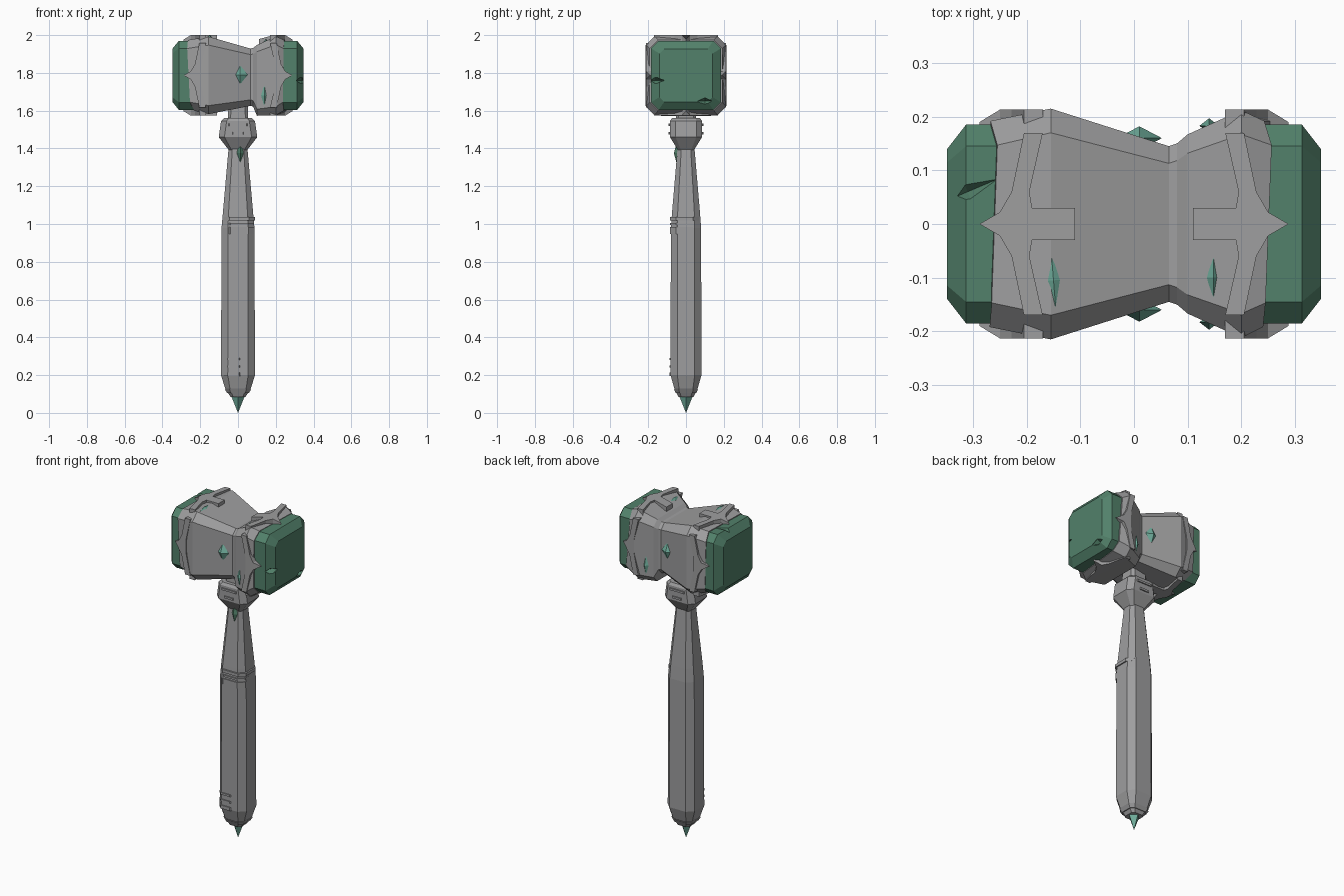
import bpy, bmesh, math, random
from mathutils import Matrix, Vector

if "Cube" in bpy.data.objects:
    bpy.data.objects.remove(bpy.data.objects["Cube"])

random.seed(4)
ZC = 1.787  # height of the head's axis


def material(name, rgb):
    m = bpy.data.materials.new(name)
    m.diffuse_color = (*rgb, 1)
    m.use_nodes = True
    m.node_tree.nodes["Principled BSDF"].inputs["Base Color"].default_value = m.diffuse_color
    return m


STONE = material("grey stone", (0.34, 0.34, 0.345))
GREEN = material("dark green crystal", (0.085, 0.22, 0.145))
TEAL = material("pale teal crystal", (0.16, 0.42, 0.33))


def finish(name, bm, mat):
    bmesh.ops.recalc_face_normals(bm, faces=bm.faces)
    me = bpy.data.meshes.new(name)
    bm.to_mesh(me)
    bm.free()
    me.materials.append(mat)
    ob = bpy.data.objects.new(name, me)
    bpy.context.collection.objects.link(ob)
    return ob


def octagon(a, b, c):
    return [(a, -b + c), (a, b - c), (a - c, b), (-a + c, b),
            (-a, b - c), (-a, -b + c), (-a + c, -b), (a - c, -b)]


def loft(name, rings, mat, axis="z", centre=(0, 0), ragged=0):
    """Skin chamfered rectangles given as (position, half u, half v, chamfer)."""
    bm = bmesh.new()
    loops = []
    for i, (p, a, b, c, *off) in enumerate(rings):
        end = i in (0, len(rings) - 1)
        dv = off[0] if off else 0
        loop = []
        for u, v in octagon(a, b, c):
            q = p + (random.uniform(-ragged, ragged) if end else 0)
            u, v = u + centre[0], v + centre[1] + dv
            loop.append(bm.verts.new((q, u, v) if axis == "x" else (u, v, q)))
        loops.append(loop)
    for l0, l1 in zip(loops, loops[1:]):
        for i in range(8):
            j = (i + 1) % 8
            bm.faces.new((l0[i], l0[j], l1[j], l1[i]))
    bm.faces.new(loops[0])
    bm.faces.new(loops[-1])
    return finish(name, bm, mat)


def gem(name, loc, size, mat, tilt=0):
    """Eight-sided pointed crystal."""
    bm = bmesh.new()
    s = [Vector((size[0], 0, 0)), Vector((0, size[1], 0)), Vector((0, 0, size[2]))]
    rot = Matrix.Rotation(tilt, 3, "Z")
    for v in s:
        for k in (1, -1):
            bm.verts.new(Vector(loc) + rot @ (v * k))
    bmesh.ops.convex_hull(bm, input=bm.verts)
    return finish(name, bm, mat)


def ornament(name, side, turn, strap):
    """Spiked plate on one face of the head; turn is in quarter turns round x."""
    half = [(0.288, 0), (0.25, 0.022), (0.228, 0.06), (0.205, 0.17),
            (0.17, 0.17), (0.195, 0.06)]
    half += [(0.19, 0.03), (0.11, 0.03)] if strap else [(0.20, 0.03)]
    outline = half + [(x, -t) for x, t in reversed(half[1:])]
    bm = bmesh.new()
    rot = Matrix.Rotation(turn * math.pi / 2, 3, "X")
    outer, inner = [], []
    for x, t in outline:
        d = 0.213 - 0.7 * max(0, x - 0.255)
        if side > 0:
            d -= 0.35 * max(0, 0.17 - x)
        for depth, ring in ((d, outer), (0.15, inner)):
            ring.append(bm.verts.new(rot @ Vector((side * x, t, depth)) + Vector((0, 0, ZC))))
    bm.faces.new(outer)
    bm.faces.new(inner)
    n = len(outline)
    for i in range(n):
        j = (i + 1) % n
        bm.faces.new((outer[i], outer[j], inner[j], inner[i]))
    finish(name, bm, STONE)


# Hammer head: waisted stone body
loft("head_body", [
    (-0.25, 0.192, 0.187, 0.045), (-0.155, 0.215, 0.205, 0.045),
    (0.065, 0.145, 0.152, 0.032, -0.01), (0.08, 0.15, 0.155, 0.032, -0.01),
    (0.10, 0.167, 0.187, 0.035, -0.027), (0.20, 0.212, 0.209, 0.045, -0.002),
    (0.255, 0.192, 0.187, 0.045)], STONE, "x", (0, ZC), 0.022)

# Green striking blocks, chipped by wedge cutters
for side, label in ((-1, "left"), (1, "right")):
    block = loft(label + "_striking_block", [
        (side * 0.15, 0.15, 0.15, 0.04), (side * 0.2, 0.185, 0.183, 0.04),
        (side * 0.313, 0.185, 0.183, 0.04), (side * 0.348, 0.14, 0.14, 0.025)],
        GREEN, "x", (0, ZC))
    chips = [((0.34, -0.165, 1.76), (0.05, 0.06, 0.02)),
             ((0.345, 0.10, 1.65), (0.03, 0.045, 0.02))] if side > 0 else \
            [((-0.31, 0.06, 1.97), (0.06, 0.014, 0.03))]
    for i, (loc, size) in enumerate(chips):
        cutter = gem(f"{label}_chip_cutter_{i}", loc, size, GREEN, 0.4 if side < 0 else 0)
        cutter.hide_render = True
        cutter.hide_viewport = True
        mod = block.modifiers.new("chip", "BOOLEAN")
        mod.operation = "DIFFERENCE"
        mod.object = cutter

# Spiked plates on the four faces of both ends
for side, label in ((-1, "left"), (1, "right")):
    for turn, face in enumerate(("top", "front", "bottom", "back")):
        ornament(f"{label}_{face}_spiked_plate", side, turn, turn % 2 == 0)

# Crystals set into the head
for s, face in ((-1, "front"), (1, "back")):
    gem(face + "_gem", (0.01, s * 0.16, 1.79), (0.042, 0.022, 0.052), TEAL)
    gem(face + "_side_shard", (0.14, s * 0.183, 1.68), (0.018, 0.014, 0.06), TEAL)
gem("top_left_shard", (-0.15, -0.105, 1.99), (0.012, 0.05, 0.009), TEAL, 0.08)
gem("top_right_shard", (0.148, -0.10, 1.965), (0.012, 0.052, 0.016), TEAL)

# Neck between head and handle
loft("neck_post", [(1.54, 0.055, 0.055, 0.015), (1.66, 0.05, 0.05, 0.015)], STONE)
loft("neck_collar", [
    (1.38, 0.04, 0.035, 0.012), (1.46, 0.102, 0.085, 0.03),
    (1.545, 0.09, 0.085, 0.03), (1.56, 0.075, 0.075, 0.025)], STONE)
for z, w in ((1.525, 0.05), (1.48, 0.03)):
    for s in (-1, 1):
        loft(f"collar_ridge_{z}_{s}", [(z - 0.006, w, 0.012, 0.004), (z + 0.006, w, 0.012, 0.004)],
             STONE, centre=(0, s * 0.08))
gem("neck_shard", (0.012, -0.04, 1.375), (0.026, 0.024, 0.09), GREEN)

# Handle
loft("handle", [
    (0.085, 0.04, 0.04, 0.014), (0.13, 0.068, 0.062, 0.025),
    (0.20, 0.09, 0.082, 0.036), (0.98, 0.087, 0.08, 0.034),
    (1.06, 0.08, 0.074, 0.03), (1.40, 0.05, 0.045, 0.02)], STONE)

# Raised bands that wrap the front of the handle
for z, h, a in ((1.028, 0.009, 0.084), (1.0, 0.006, 0.078), (0.965, 0.018, 0.08)):
    loft(f"handle_band_{z}", [(z - h, a, 0.078, 0.032), (z + h, a, 0.078, 0.032)],
         STONE, centre=(0.007, -0.008))
for z, h in ((0.285, 0.006), (0.245, 0.006), (0.205, 0.01)):
    loft(f"grip_ridge_{z}", [(z - h, 0.05, 0.05, 0.02), (z + h, 0.05, 0.05, 0.02)],
         STONE, centre=(-0.025, -0.038))

# Pommel crystal
gem("pommel_crystal", (0, 0, 0.09), (0.036, 0.036, 0.09), TEAL)
loft("pommel_ring", [(0.105, 0.058, 0.054, 0.02), (0.125, 0.07, 0.064, 0.025)], STONE)
